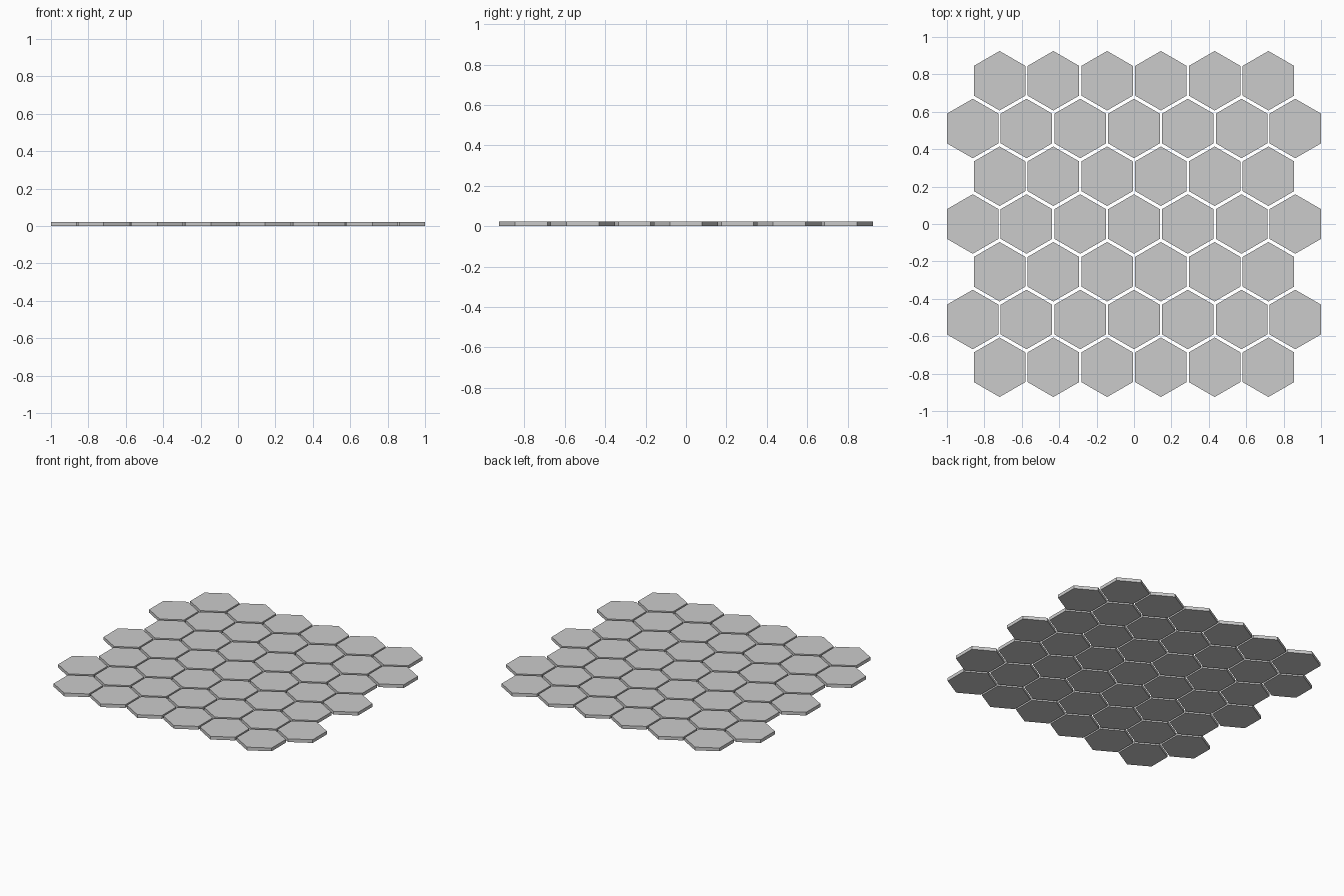
import bpy, bmesh
from math import cos, sin, pi

if "Cube" in bpy.data.objects:
    bpy.data.objects.remove(bpy.data.objects["Cube"])

R = 0.159                       # tile corner radius
H = 0.023                       # tile thickness
HALF_W = R * cos(pi / 6)
PITCH_X = (1 - HALF_W) / 3      # seven-tile rows span exactly 2 units
PITCH_Y = 0.2553

# one shared hexagonal prism, corner pointing along y
bm = bmesh.new()
ring = [bm.verts.new((R * sin(i * pi / 3), R * cos(i * pi / 3), 0)) for i in range(6)]
base = bm.faces.new(ring)
ext = bmesh.ops.extrude_face_region(bm, geom=[base], use_keep_orig=True)
top = [g for g in ext["geom"] if isinstance(g, bmesh.types.BMVert)]
bmesh.ops.translate(bm, verts=top, vec=(0, 0, H))
bmesh.ops.recalc_face_normals(bm, faces=bm.faces)
mesh = bpy.data.meshes.new("hex_tile")
bm.to_mesh(mesh)
bm.free()

# seven staggered rows, alternating six and seven tiles
for row in range(7):
    count = 7 if row % 2 else 6
    for col in range(count):
        tile = bpy.data.objects.new(f"hex_tile_{row + 1}_{col + 1}", mesh)
        tile.location = ((col - (count - 1) / 2) * PITCH_X, (row - 3) * PITCH_Y, 0)
        bpy.context.collection.objects.link(tile)
